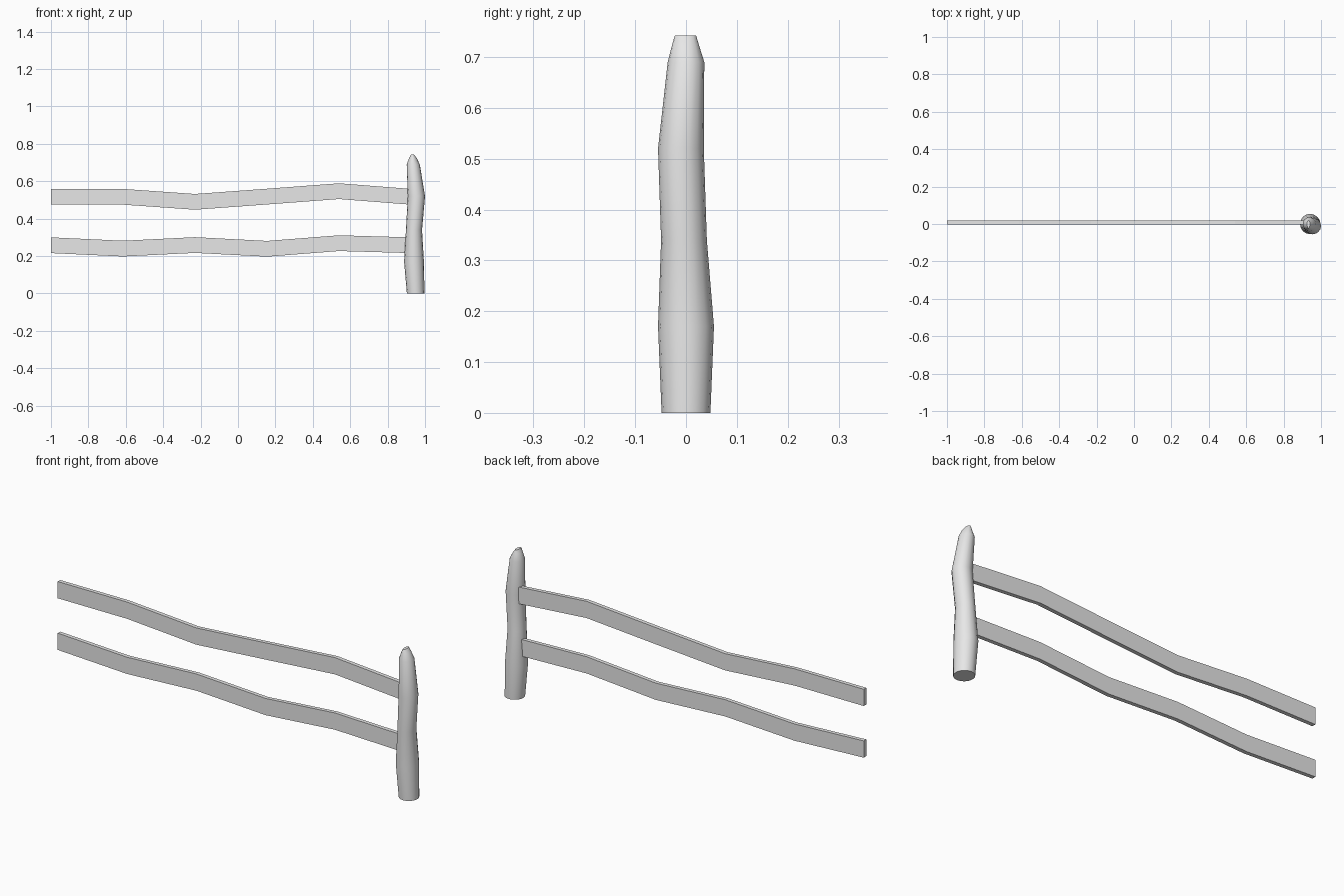
import bpy, math

cube = bpy.data.objects.get("Cube")
if cube:
    bpy.data.objects.remove(cube)

grey = bpy.data.materials.new("plain_grey")
grey.use_nodes = True
grey.diffuse_color = (0.8, 0.8, 0.8, 1)
grey.node_tree.nodes["Principled BSDF"].inputs["Base Color"].default_value = (0.8, 0.8, 0.8, 1)


def loft(name, rings):
    """Join equal-sized rings of points into a closed solid."""
    n = len(rings[0])
    verts = [p for ring in rings for p in ring]
    faces = [(r * n + i, r * n + (i + 1) % n, (r + 1) * n + (i + 1) % n, (r + 1) * n + i)
             for r in range(len(rings) - 1) for i in range(n)]
    faces += [tuple(reversed(range(n))), tuple(range(len(verts) - n, len(verts)))]
    mesh = bpy.data.meshes.new(name)
    mesh.from_pydata(verts, [], faces)
    mesh.materials.append(grey)
    obj = bpy.data.objects.new(name, mesh)
    bpy.context.collection.objects.link(obj)
    return obj


def oval(x, y, z, rx, ry, sides=16):
    angles = [2 * math.pi * i / sides for i in range(sides)]
    return [(x + rx * math.cos(a), y + ry * math.sin(a), z) for a in angles]


# Crooked round post, tapering to a narrow ridge
post = loft("post", [
    oval(0.95, 0, 0, 0.047, 0.048),
    oval(0.941, 0, 0.17, 0.053, 0.055),
    oval(0.941, -0.004, 0.34, 0.043, 0.045),
    oval(0.954, -0.01, 0.52, 0.046, 0.045),
    oval(0.937, 0, 0.69, 0.035, 0.036),
    oval(0.935, -0.001, 0.725, 0.02, 0.026),
    oval(0.933, -0.001, 0.742, 0.008, 0.021),
])
bpy.ops.object.select_all(action="DESELECT")
post.select_set(True)
bpy.context.view_layer.objects.active = post
bpy.ops.object.shade_smooth_by_angle(angle=math.radians(40))

# Wavy flat rails running into the post
FRONT, BACK, HEIGHT, STEP = -0.002, 0.018, 0.084, 0.385
for name, bottoms in (("upper_rail", (0.475, 0.475, 0.448, 0.476, 0.505, 0.475)),
                      ("lower_rail", (0.216, 0.198, 0.217, 0.197, 0.227, 0.216))):
    loft(name, [[(-1 + i * STEP, FRONT, z), (-1 + i * STEP, BACK, z),
                 (-1 + i * STEP, BACK, z + HEIGHT), (-1 + i * STEP, FRONT, z + HEIGHT)]
                for i, z in enumerate(bottoms)])
